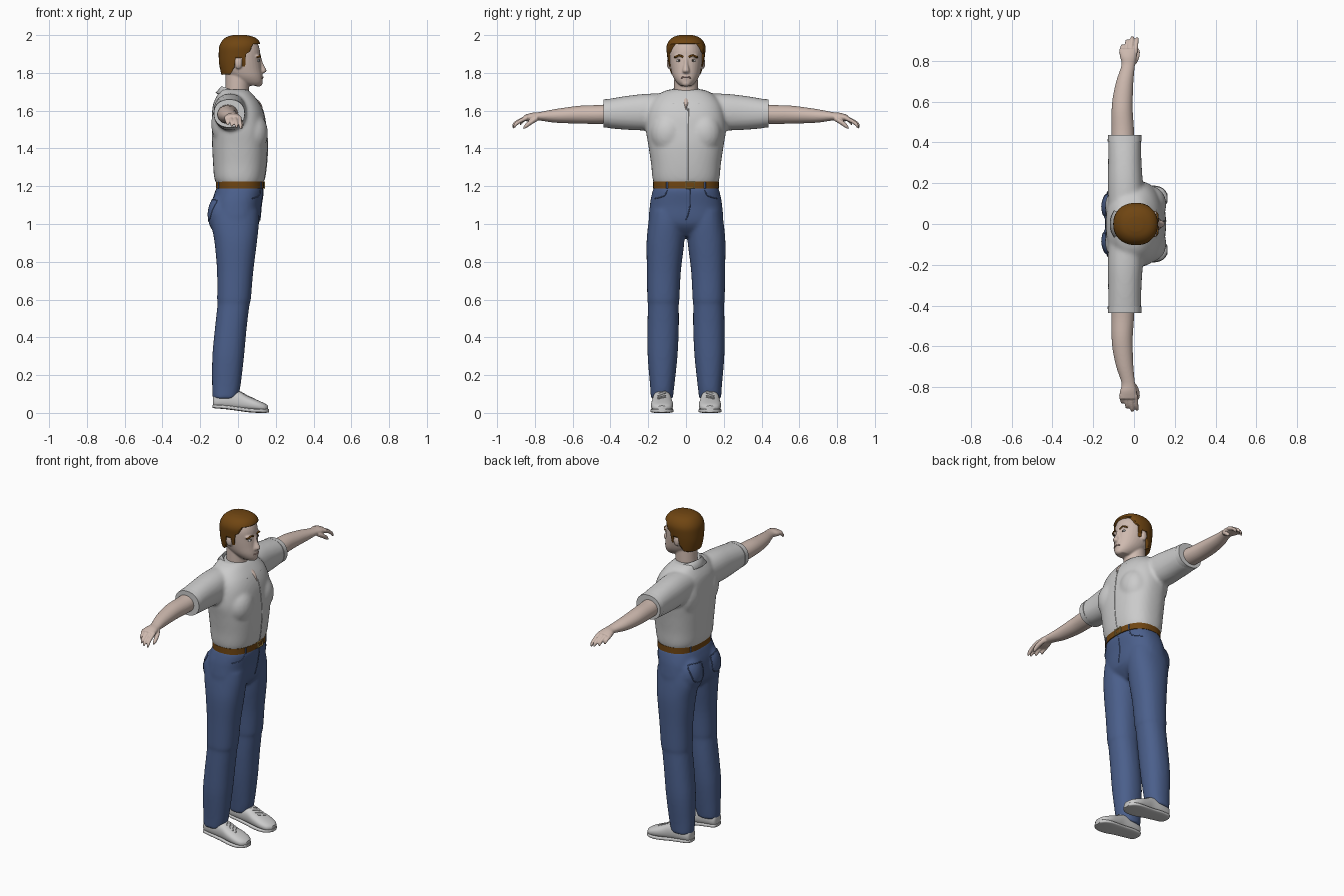
import bpy, bmesh, math
from mathutils import Vector, Matrix

def mat(name, c):
    m = bpy.data.materials.new(name)
    m.diffuse_color = (*c, 1)
    return m

SKIN = mat("skin", (0.62, 0.49, 0.43))
DENIM = mat("denim", (0.07, 0.115, 0.26))
BROWN = mat("brown", (0.16, 0.06, 0.006))
DARK = mat("dark", (0.03, 0.025, 0.02))
WHITE = mat("white", (0.75, 0.75, 0.75))
LIP = mat("lip", (0.5, 0.33, 0.29))
BRASS = mat("brass", (0.5, 0.35, 0.1))

def catmull(secs, sub):
    out, k = [], len(secs)
    for i in range(k - 1):
        q = [secs[max(i - 1, 0)], secs[i], secs[i + 1], secs[min(i + 2, k - 1)]]
        for j in range(sub):
            t = j / sub
            out.append([0.5 * (2 * b + (c - a) * t + (2 * a - 5 * b + 4 * c - d) * t * t
                               + (3 * b - a - 3 * c + d) * t ** 3) for a, b, c, d in zip(*q)])
    return out + [list(secs[-1])]

def loft(bm, axis, secs, n=2.0, s=1, seg=32, sub=4):
    """Closed superellipse loft; section = (position, centre a, centre b, radius a, radius b)."""
    rings = []
    for t, a, b, ra, rb in catmull(secs, sub):
        ring = []
        for i in range(seg):
            w = 2 * math.pi * i / seg
            c, d = math.cos(w), math.sin(w)
            u = a + ra * math.copysign(abs(c) ** (2 / n), c)
            v = b + rb * math.copysign(abs(d) ** (2 / n), d)
            p = {"z": (u, v * s, t), "y": (u, t * s, v), "x": (t, u * s, v)}[axis]
            ring.append(bm.verts.new(p))
        rings.append(ring)
    for r, q in zip(rings, rings[1:]):
        for i in range(seg):
            bm.faces.new((r[i], r[(i + 1) % seg], q[(i + 1) % seg], q[i]))
    bm.faces.new(rings[0])
    bm.faces.new(rings[-1])

def ball(bm, loc, rad):
    m = Matrix.Translation(loc) @ Matrix.Diagonal((*rad, 1))
    bmesh.ops.create_uvsphere(bm, u_segments=20, v_segments=12, radius=1, matrix=m)

def finish(bm, name, material=None, voxel=0, smooth=0, angle=40):
    bmesh.ops.recalc_face_normals(bm, faces=bm.faces)
    me = bpy.data.meshes.new(name)
    bm.to_mesh(me)
    bm.free()
    ob = bpy.data.objects.new(name, me)
    bpy.context.collection.objects.link(ob)
    if material:
        me.materials.append(material)
    bpy.ops.object.select_all(action='DESELECT')
    ob.select_set(True)
    bpy.context.view_layer.objects.active = ob
    bpy.ops.object.shade_smooth_by_angle(angle=math.radians(angle))
    if voxel:   # fuse overlapping volumes into one soft skin
        r = ob.modifiers.new("fuse", 'REMESH')
        r.mode, r.voxel_size, r.use_smooth_shade = 'VOXEL', voxel, True
        f = ob.modifiers.new("soften", 'SMOOTH')
        f.factor, f.iterations = 0.5, smooth
    return ob

def hit(ob, origin, direction):
    ev = ob.evaluated_get(bpy.context.evaluated_depsgraph_get())
    ok, loc, _, _ = ev.ray_cast(Vector(origin), Vector(direction))
    return loc if ok else None

def seam(name, ob, pts, side, r=0.003, material=None):
    """Thin cord laid on a surface, points (y, z) seen from +x or -x."""
    path = [hit(ob, (side, y, z), (-side, 0, 0)) for y, z in catmull(pts, 5)]
    cord(name, [p for p in path if p], r, material)

def cord(name, path, r, material=None):
    cu = bpy.data.curves.new(name, 'CURVE')
    cu.dimensions, cu.bevel_depth, cu.bevel_resolution = '3D', r, 2
    sp = cu.splines.new('POLY')
    sp.points.add(len(path) - 1)
    for q, p in zip(sp.points, path):
        q.co = (*p, 1)
    if material:
        cu.materials.append(material)
    bpy.context.collection.objects.link(bpy.data.objects.new(name, cu))

# Head and neck
bm = bmesh.new()
loft(bm, "z", [(1.732, .08, 0, .038, .03), (1.75, .061, 0, .068, .05), (1.78, .04, 0, .09, .069),
               (1.82, .02, 0, .105, .081), (1.87, .012, 0, .108, .088), (1.92, .008, 0, .108, .089),
               (1.96, .005, 0, .095, .075), (1.985, 0, 0, .06, .05)], 2.1)
loft(bm, "z", [(1.6, -.005, 0, .07, .06), (1.7, -.005, 0, .062, .063), (1.8, 0, 0, .065, .062)])
loft(bm, "z", [(1.888, .112, 0, .010, .009), (1.845, .120, 0, .015, .012), (1.812, .128, 0, .024, .019),
               (1.798, .118, 0, .018, .018)], seg=16)
ball(bm, (.112, 0, 1.775), (.022, .026, .012))
ball(bm, (.108, 0, 1.745), (.022, .026, .018))
for s in (1, -1):
    ball(bm, (.098, .036 * s, 1.888), (.02, .028, .009))
    ball(bm, (.002, .089 * s, 1.852), (.02, .013, .032))
head = finish(bm, "head", SKIN, 0.005, 3)

# Face details
for s in (1, -1):
    p = hit(head, (1, .036 * s, 1.865), (-1, 0, 0))
    for nm, m, dx, rad in (("eye", WHITE, -.005, (.008, .015, .007)), ("iris", DARK, .0005, (.004, .006, .006))):
        bm = bmesh.new()
        ball(bm, p + Vector((dx, 0, 0)), rad)
        finish(bm, nm, m)
    seam("eyebrow", head, [(.014 * s, 1.884), (.036 * s, 1.892), (.06 * s, 1.883)], 1, .005, BROWN)
seam("mouth", head, [(-.026, 1.775), (0, 1.777), (.026, 1.775)], 1, .004, LIP)

# Hair cap trimmed along the hairline
bm = bmesh.new()
loft(bm, "z", [(1.77, -.02, 0, .06, .07), (1.80, -.01, 0, .08, .083), (1.85, 0, 0, .1, .094),
               (1.9, .005, 0, .107, .101), (1.94, .01, 0, .109, .103), (1.97, .013, 0, .097, .09),
               (1.99, .012, 0, .072, .066), (2.0, .008, 0, .035, .035)], 2.2, seg=40)
hair = finish(bm, "hair", BROWN)
bm = bmesh.new()
line = [(.2, 1.958), (.08, 1.952), (.062, 1.912), (.042, 1.9), (.038, 1.835), (.022, 1.835), (.02, 1.878),
        (-.014, 1.878), (-.018, 1.83), (-.04, 1.792), (-.2, 1.785), (-.2, 1.6), (.2, 1.6)]
f = bm.faces.new([bm.verts.new((x, -.2, z)) for x, z in line])
ext = bmesh.ops.extrude_face_region(bm, geom=[f])
bmesh.ops.translate(bm, verts=[v for v in ext["geom"] if isinstance(v, bmesh.types.BMVert)], vec=(0, .4, 0))
cutter = finish(bm, "hairline_cutter")
cutter.hide_render = True
cutter.hide_set(True)
b = hair.modifiers.new("hairline", 'BOOLEAN')
b.operation, b.object, b.solver = 'DIFFERENCE', cutter, 'EXACT'

# Shirt: torso, chest and sleeves
bm = bmesh.new()
loft(bm, "z", [(1.2, .01, 0, .115, .163), (1.24, .008, 0, .133, .177), (1.32, .01, 0, .142, .185),
               (1.42, .01, 0, .147, .2), (1.5, .006, 0, .144, .212), (1.58, 0, 0, .138, .205),
               (1.64, -.008, 0, .122, .185), (1.69, -.015, 0, .09, .14), (1.712, -.02, 0, .07, .09)], 2.4, seg=48)
for s in (1, -1):
    ball(bm, (.08, .095 * s, 1.48), (.079, .092, .11))
    ball(bm, (-.08, .09 * s, 1.53), (.062, .085, .11))
    loft(bm, "y", [(.08, -.04, 1.6, .085, .09), (.2, -.043, 1.593, .086, .097), (.3, -.045, 1.589, .082, .091),
                   (.4, -.046, 1.585, .08, .079), (.432, -.046, 1.585, .078, .072)], 2.2, s)
shirt = finish(bm, "shirt", None, 0.01, 6)
for s in (1, -1):
    bm = bmesh.new()
    loft(bm, "y", [(.405, -.046, 1.586, .083, .077), (.437, -.046, 1.585, .082, .074)], 2.2, s, sub=1)
    finish(bm, "sleeve_cuff")
seam("shirt_placket", shirt, [(.012, 1.61), (.014, 1.5), (.014, 1.4), (.014, 1.23)], 1)

# Open neck triangle and folded collar
bm = bmesh.new()
loft(bm, "z", [(1.605, .112, 0, .02, .004), (1.64, .085, 0, .036, .018), (1.68, .05, 0, .03, .035)], seg=16)
finish(bm, "open_neck", SKIN)
bm = bmesh.new()
rows = []
for i in range(33):
    w = math.radians(-166 + 332 * i / 32)
    k = (1 - math.cos(w)) / 2          # 0 at the nape, 1 at the throat
    e = max(0, k - .7) / .3
    dx, dy = -math.cos(w), math.sin(w)
    rows.append([bm.verts.new((-.006 + r * dx * (1 + .1 * k), (r + g * e) * dy + h * e * math.copysign(1, w), z))
                 for r, z, g, h in ((.073, 1.715 - .055 * k, 0, 0), (.082, 1.73 - .058 * k, 0, 0),
                                    (.112, 1.695 - .04 * k - .02 * e, 0, .04))])
for p, q in zip(rows, rows[1:]):
    for j in range(2):
        bm.faces.new((p[j], p[j + 1], q[j + 1], q[j]))
collar = finish(bm, "collar", None, angle=60)
collar.modifiers.new("cloth", 'SOLIDIFY').thickness = 0.009

# Arms with hands
for s in (1, -1):
    bm = bmesh.new()
    loft(bm, "y", [(.38, -.053, 1.585, .055, .052), (.46, -.055, 1.58, .055, .05), (.55, -.058, 1.579, .052, .048),
                   (.62, -.055, 1.576, .049, .043), (.7, -.045, 1.572, .042, .035), (.78, -.028, 1.57, .033, .022),
                   (.82, -.028, 1.566, .041, .022), (.858, -.028, 1.56, .045, .016)], 2, s)
    for i, (x, length) in enumerate(((.007, .075), (-.016, .08), (-.04, .065), (-.062, .04))):
        y = .84
        drop = .045 - .006 * i
        loft(bm, "y", [(y, x, 1.563, .012, .013), (y + length * .55, x + .004, 1.557 - drop * .3, .0105, .012),
                       (y + length * .9, x + .007, 1.557 - drop * .8, .0095, .013),
                       (y + length, x + .008, 1.553 - drop, .005, .008)], 2, s, 12)
    loft(bm, "y", [(.785, -.002, 1.56, .014, .014), (.815, .012, 1.542, .014, .014),
                   (.845, .018, 1.522, .011, .014), (.86, .018, 1.51, .006, .008)], 2, s, 12)
    finish(bm, "arm", SKIN, 0.0045, 2)

# Jeans: hips, seat and legs
bm = bmesh.new()
loft(bm, "z", [(.935, -.015, 0, .07, .1), (1.0, -.012, 0, .122, .19), (1.1, -.008, 0, .132, .191),
               (1.17, .006, 0, .128, .178), (1.2, .01, 0, .118, .168)], 2.4, seg=48)
for s in (1, -1):
    ball(bm, (-.08, .085 * s, 1.05), (.082, .088, .115))
    loft(bm, "z", [(.075, -.068, .128, .066, .058), (.14, -.062, .126, .075, .064), (.3, -.052, .124, .084, .079),
                   (.45, -.038, .121, .084, .083), (.58, -.023, .12, .085, .082), (.6, -.021, .12, .089, .085),
                   (.75, -.015, .117, .096, .09), (.9, -.012, .109, .112, .1), (1.0, -.015, .102, .125, .098),
                   (1.07, -.012, .1, .12, .09)], 2.2, s)
jeans = finish(bm, "jeans", DENIM, 0.01, 4)
seam("fly_seam", jeans, [(.02, 1.185), (.02, 1.09), (.0, 1.02)], 1, .003, DENIM)
for s in (1, -1):
    seam("front_pocket", jeans, [(.1 * s, 1.18), (.115 * s, 1.15), (.165 * s, 1.135)], 1, .003, DENIM)
    pocket = [(.045, 1.12), (.14, 1.125), (.135, 1.04), (.09, 1.015), (.05, 1.035), (.045, 1.12)]
    seam("back_pocket", jeans, [(y * s, z) for y, z in pocket], -1, .003, DENIM)

# Belt, loops and buckle
bm = bmesh.new()
loft(bm, "z", [(1.187, .01, 0, .127, .174), (1.224, .01, 0, .127, .174)], 2.4, seg=64, sub=1)
belt = finish(bm, "belt", BROWN)
cord("belt_buckle", [(.139, y, z) for y, z in
                     ((0, 1.19), (.045, 1.19), (.045, 1.222), (0, 1.222), (0, 1.19))], .004, BRASS)
for y in (-.1, .1):
    for side in (1, -1):
        seam("belt_loop", belt, [(y, 1.188), (y, 1.223)], side, .005, DENIM)

# Shoes with soles and laces
for s in (1, -1):
    bm = bmesh.new()
    loft(bm, "x", [(-.133, .128, .06, .02, .02), (-.122, .128, .065, .038, .038), (-.07, .128, .07, .048, .05),
                   (0, .127, .064, .05, .052), (.05, .127, .05, .056, .04), (.1, .127, .038, .058, .031),
                   (.14, .127, .028, .047, .023), (.16, .127, .025, .022, .013)], 2.4, s)
    shoe = finish(bm, "shoe")
    bm = bmesh.new()
    loft(bm, "x", [(-.135, .128, .034, .022, .008), (-.12, .128, .034, .041, .01), (-.06, .128, .03, .05, .011),
                   (0, .127, .022, .053, .011), (.06, .127, .014, .06, .011), (.11, .127, .011, .06, .011),
                   (.145, .127, .011, .046, .011), (.163, .127, .012, .022, .009)], 4, s)
    finish(bm, "shoe_sole")
    for x in (.015, .035, .055, .075):
        pts = [hit(shoe, (x + .004 * k, s * (.127 + .007 * k), .5), (0, 0, -1)) for k in range(-3, 4)]
        cord("shoelace", [p for p in pts if p], .003)
